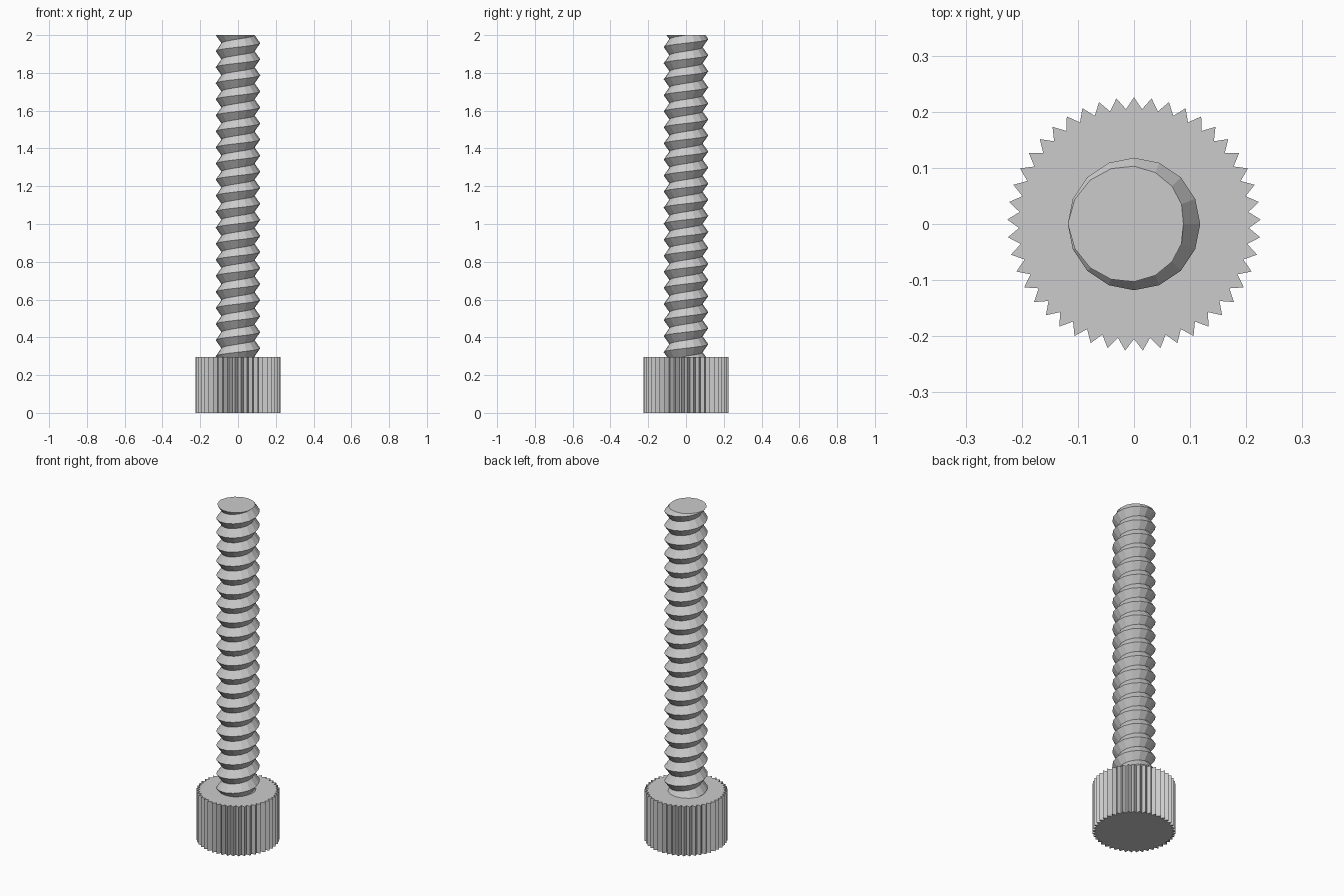
import bpy, bmesh
from math import sin, cos, pi, tau

HEAD_TOP, TOP = 0.295, 2.0
TEETH, TIP, VALLEY = 45, 0.226, 0.205
SIDES, CREST, ROOT, PITCH = 16, 0.118, 0.088, 0.085

cube = bpy.data.objects.get("Cube")
if cube:
    bpy.data.objects.remove(cube, do_unlink=True)

steel = bpy.data.materials.new("grey steel")
steel.use_nodes = True
colour = (0.6, 0.6, 0.6, 1)
steel.diffuse_color = colour
steel.node_tree.nodes["Principled BSDF"].inputs["Base Color"].default_value = colour


def polar(radius, angle, z):
    return radius * cos(angle), radius * sin(angle), z


def add_object(name, bm):
    bmesh.ops.recalc_face_normals(bm, faces=bm.faces)
    mesh = bpy.data.meshes.new(name)
    bm.to_mesh(mesh)
    bm.free()
    mesh.materials.append(steel)
    obj = bpy.data.objects.new(name, mesh)
    bpy.context.collection.objects.link(obj)
    return obj


# Knurled head: star-shaped outline pulled upwards
bm = bmesh.new()
outline = [bm.verts.new(polar(VALLEY if i % 2 else TIP, pi / 2 + i * pi / TEETH, 0))
           for i in range(2 * TEETH)]
base = bm.faces.new(outline)
pulled = bmesh.ops.extrude_face_region(bm, geom=[base], use_keep_orig=True)
bmesh.ops.translate(bm, vec=(0, 0, HEAD_TOP),
                    verts=[v for v in pulled["geom"] if isinstance(v, bmesh.types.BMVert)])
add_object("knurled_head", bm)

# Threaded shank: right-handed V helix, with a crest facing -x at the tip
bm = bmesh.new()
turns = int((TOP - HEAD_TOP) / PITCH) + 4
start = TOP - (turns - 1.5) * PITCH
roots, crests = [], []
for i in range(turns * SIDES + 1):
    angle = i * tau / SIDES
    z = start + i * PITCH / SIDES
    roots.append(bm.verts.new(polar(ROOT, angle, z - PITCH / 2)))
    crests.append(bm.verts.new(polar(CREST, angle, z - PITCH)))
for i in range(turns * SIDES):
    bm.faces.new((crests[i], crests[i + 1], roots[i + 1], roots[i]))
    if i + SIDES < turns * SIDES:
        j = i + SIDES
        bm.faces.new((roots[i], roots[i + 1], crests[j + 1], crests[j]))

# Trim the helix to length and cap the flat tip
for height, up in ((HEAD_TOP - 0.005, -1), (TOP, 1)):
    cut = bmesh.ops.bisect_plane(bm, geom=bm.verts[:] + bm.edges[:] + bm.faces[:], dist=1e-6,
                                 plane_co=(0, 0, height), plane_no=(0, 0, up), clear_outer=True)
    rim = [e for e in cut["geom_cut"] if isinstance(e, bmesh.types.BMEdge)]
    bmesh.ops.contextual_create(bm, geom=rim)
add_object("threaded_shank", bm)
